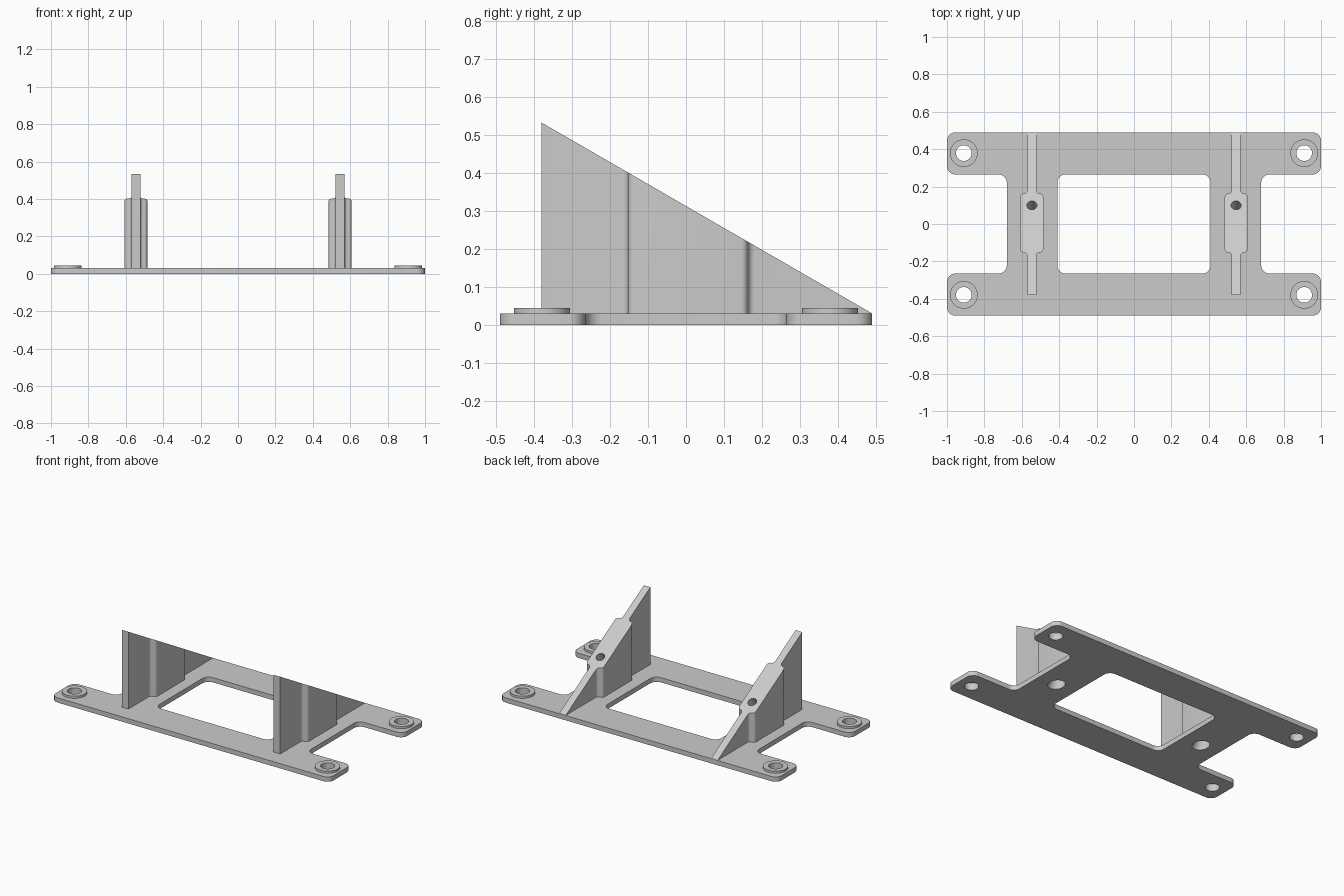
import bpy, bmesh, math
from mathutils import Vector, Matrix

cube = bpy.data.objects.get("Cube")
if cube:
    bpy.data.objects.remove(cube, do_unlink=True)

grey = bpy.data.materials.new("light grey")
grey.use_nodes = True
grey.diffuse_color = (0.6, 0.6, 0.6, 1)
grey.node_tree.nodes["Principled BSDF"].inputs["Base Color"].default_value = (0.6, 0.6, 0.6, 1)

PLATE_TOP = 0.031
TILT = math.radians(30)
NORMAL = Vector((0, math.sin(TILT), math.cos(TILT)))
SLOPE_FOOT = Vector((0, 0.49, PLATE_TOP))


def make_object(name, bm):
    bmesh.ops.recalc_face_normals(bm, faces=bm.faces)
    mesh = bpy.data.meshes.new(name)
    bm.to_mesh(mesh)
    bm.free()
    mesh.materials.append(grey)
    obj = bpy.data.objects.new(name, mesh)
    bpy.context.collection.objects.link(obj)
    return obj


def rounded(corners, radius, steps=8):
    """Outline with every right-angled corner replaced by an arc."""
    pts = [Vector(c) for c in corners]
    out = []
    for i, p in enumerate(pts):
        u = (pts[i - 1] - p).normalized()
        v = (pts[(i + 1) % len(pts)] - p).normalized()
        centre = p + radius * (u + v)
        for k in range(steps + 1):
            t = math.pi / 2 * k / steps
            out.append(centre - radius * (v * math.cos(t) + u * math.sin(t)))
    return out


def prism(outline, z0, z1):
    bm = bmesh.new()
    face = bm.faces.new([bm.verts.new((p.x, p.y, z0)) for p in outline])
    top = bmesh.ops.extrude_face_region(bm, geom=[face])["geom"]
    verts = [g for g in top if isinstance(g, bmesh.types.BMVert)]
    bmesh.ops.translate(bm, verts=verts, vec=(0, 0, z1 - z0))
    return bm


def cylinder(name, radius, start, end, tilt=0.0):
    start, end = Vector(start), Vector(end)
    bm = bmesh.new()
    place = Matrix.Translation((start + end) / 2) @ Matrix.Rotation(-tilt, 4, "X")
    bmesh.ops.create_cone(bm, cap_ends=True, segments=40, radius1=radius, radius2=radius,
                          depth=(end - start).length, matrix=place)
    return make_object(name, bm)


def cut(obj, cutter):
    cutter.hide_render = True
    mod = obj.modifiers.new("cut", "BOOLEAN")
    mod.operation = "DIFFERENCE"
    mod.solver = "EXACT"
    mod.object = cutter
    bpy.context.view_layer.update()
    result = bpy.data.meshes.new_from_object(obj.evaluated_get(bpy.context.evaluated_depsgraph_get()))
    obj.modifiers.clear()
    obj.data = result


def discard(obj):
    bpy.data.objects.remove(obj, do_unlink=True)


# Base plate: two long bars joined by two cross members
half = [(1, -0.49), (1, -0.265), (0.68, -0.265), (0.68, 0.265), (1, 0.265), (1, 0.49)]
outline = half + [(-x, -y) for x, y in half]
base = make_object("base_plate", prism(rounded(outline, 0.045), 0, PLATE_TOP))
window = make_object("window_cutter", prism(
    rounded([(0.41, -0.265), (0.41, 0.265), (-0.41, 0.265), (-0.41, -0.265)], 0.045), -0.1, 0.1))
cut(base, window)
discard(window)
parts = [base]

# Raised mounting rings with through holes
for side, x in (("left", 0.91), ("right", -0.91)):
    for end, y in (("front", -0.379), ("back", 0.379)):
        ring = cylinder(f"mounting_ring_{end}_{side}", 0.074, (x, y, 0.012), (x, y, 0.045))
        drill = cylinder("drill", 0.042, (x, y, -0.1), (x, y, 0.1))
        cut(base, drill)
        cut(ring, drill)
        discard(drill)
        parts.append(ring)

# Wedge supports: thin fin with a thicker middle, sliced along the slope
THIN, THICK = 0.0235, 0.061
for side, x in (("left", 0.546), ("right", -0.546)):
    neck = [(THIN, -0.153), (THICK, -0.153), (THICK, 0.163), (THIN, 0.163)]
    shape = rounded(neck + [(-a, b) for a, b in reversed(neck)], 0.018, 6)
    # square ends of the fin are inserted between the rounded necks
    n = len(shape) // 2
    shape = (shape[:n] + [Vector((THIN, 0.488)), Vector((-THIN, 0.488))]
             + shape[n:] + [Vector((-THIN, -0.38)), Vector((THIN, -0.38))])
    # neck corners turn the wrong way without the ends, so rebuild them in order
    full = [(THIN, -0.38)] + neck + [(THIN, 0.488)]
    full = full + [(-a, b) for a, b in reversed(full)]
    arcs = rounded(full, 0.018, 6)
    shape = []
    for i, corner in enumerate(full):
        square_end = abs(corner[1]) > 0.3
        shape += [Vector(corner)] if square_end else arcs[i * 7:(i + 1) * 7]

    bm = prism([p + Vector((x, 0)) for p in shape], 0.012, 0.7)
    sliced = bmesh.ops.bisect_plane(bm, geom=bm.verts[:] + bm.edges[:] + bm.faces[:],
                                    plane_co=SLOPE_FOOT, plane_no=NORMAL, clear_outer=True)
    rim = [g for g in sliced["geom_cut"] if isinstance(g, bmesh.types.BMEdge)]
    bmesh.ops.edgeloop_fill(bm, edges=rim)
    support = make_object(f"wedge_support_{side}", bm)

    # Screw hole square to the slope, with a wider pocket from below
    mouth = Vector((x, 0.1, PLATE_TOP + (0.49 - 0.1) * math.tan(TILT)))
    bore = cylinder("bore", 0.027, mouth - NORMAL * 0.2, mouth + NORMAL * 0.05, TILT)
    pocket = cylinder("pocket", 0.048, mouth - NORMAL * 0.4, mouth - NORMAL * 0.14, TILT)
    cut(support, bore)
    cut(support, pocket)
    cut(base, pocket)
    discard(bore)
    discard(pocket)
    parts.append(support)

# Smooth the rounded walls, keep the edges crisp
bpy.ops.object.select_all(action="DESELECT")
for obj in parts:
    obj.select_set(True)
bpy.context.view_layer.objects.active = base
bpy.ops.object.shade_smooth_by_angle(angle=math.radians(29))
